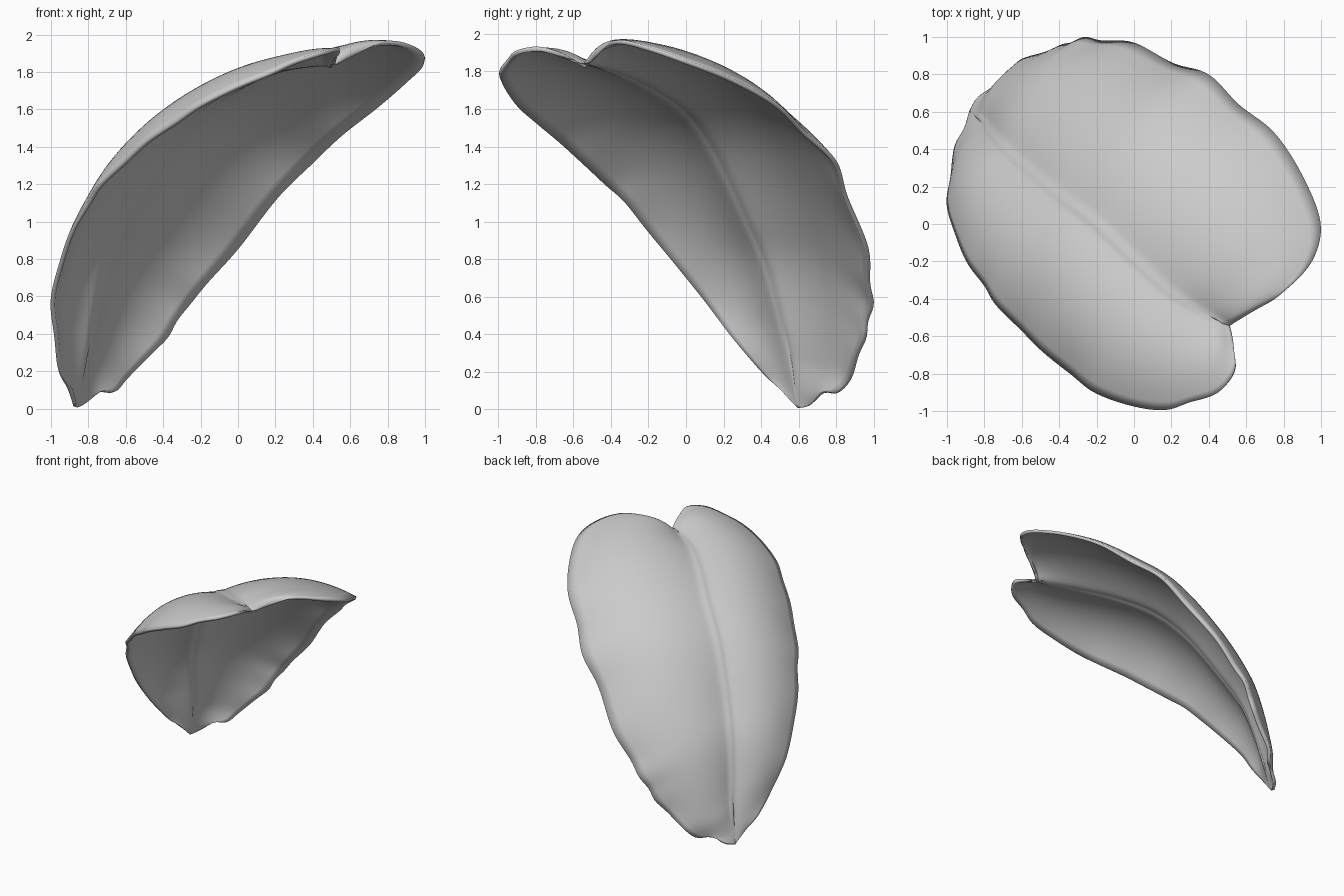
import bpy, bmesh, math
from mathutils import Vector

if "Cube" in bpy.data.objects:
    bpy.data.objects.remove(bpy.data.objects["Cube"])

ROWS, HALF = 120, 20          # stations along the rib, columns on each side
OUTWARD = Vector((-0.5, 0.5, 0.7))

tip, notch = (-.87, .6, .01), (.5, -.54, 1.83)

# Central rib from the tip up to the notch
rib_path = [tip, (-.79, .53, .36), (-.71, .43, .75), (-.6, .32, 1.01), (-.4, .15, 1.37),
            (-.2, 0, 1.58), (0, -.19, 1.71), (.2, -.37, 1.79), (.38, -.48, 1.82), notch]

# Wavy margins of the two halves, from the tip to the notch
left_margin = [tip, (-.83, .67, .03), (-.74, .73, .09), (-.66, .8, .09), (-.6, .87, .16),
               (-.47, .91, .29), (-.38, .95, .38), (-.33, .96, .47), (-.26, .99, .56),
               (-.17, .97, .67), (0, .96, .86), (.21, .85, 1.13), (.4, .79, 1.32),
               (.56, .63, 1.47), (.75, .48, 1.62), (.9, .25, 1.75), (.995, 0, 1.85),
               (.95, -.2, 1.92), (.8, -.36, 1.955), (.6, -.47, 1.89), notch]
right_margin = [tip, (-.9, .5, .11), (-.95, .41, .2), (-.97, .25, .38), (-.99, .1, .58),
                (-.94, -.07, .79), (-.88, -.21, .96), (-.79, -.33, 1.11), (-.73, -.43, 1.2),
                (-.6, -.56, 1.32), (-.48, -.68, 1.43), (-.33, -.8, 1.53), (-.2, -.9, 1.62),
                (0, -.97, 1.72), (.17, -.99, 1.79), (.3, -.95, 1.85), (.45, -.9, 1.9),
                (.54, -.78, 1.92), (.525, -.65, 1.88), notch]


def smooth_path(points, steps=12):
    """Dense curve through the points."""
    p = [Vector(q) for q in points]
    p = [p[0] * 2 - p[1]] + p + [p[-1] * 2 - p[-2]]
    out = []
    for a, b, c, d in zip(p, p[1:], p[2:], p[3:]):
        for k in range(steps):
            t = k / steps
            out.append(b + (c - a) * (t / 2) + (a * 2 - b * 5 + c * 4 - d) * (t * t / 2)
                       + (b * 3 - a - c * 3 + d) * (t ** 3 / 2))
    return out + [p[-2]]


def sampler(points):
    """Function giving the position at a fraction of the curve length."""
    path = smooth_path(points)
    length = [0.0]
    for a, b in zip(path, path[1:]):
        length.append(length[-1] + (b - a).length)

    def at(fraction):
        target = min(max(fraction, 0), 1) * length[-1]
        for i in range(1, len(path)):
            if length[i] >= target:
                span = max(length[i] - length[i - 1], 1e-9)
                return path[i - 1].lerp(path[i], (target - length[i - 1]) / span)
        return path[-1].copy()
    return at


rib, left, right = (sampler(p) for p in (rib_path, left_margin, right_margin))


def even_out(margin, s):
    """Margin position with its small waves averaged away."""
    reach = min(0.06, s, 1 - s)
    return sum((margin(s + reach * k / 4) for k in range(-4, 5)), Vector()) / 9


def half_row(margin, s):
    """Points of one arched half, from the rib out to the margin."""
    u = s + s * s * (1 - s)
    start, end = rib(u), even_out(margin, s)
    wave = margin(s) - end
    chord = end - start
    width = chord.length
    normal = (rib(u + 0.04) - rib(u - 0.04)).cross(chord)
    normal = normal.normalized() if normal.length > 1e-7 else OUTWARD.normalized()
    if normal.dot(OUTWARD) < 0:
        normal.negate()
    fade = min(1, width * 3)                  # flattens out at both ends
    row = []
    for j in range(HALF + 1):
        t = (j / HALF) ** 1.5                 # finer columns beside the rib
        ridge = 0.016 * math.exp(-(t * width / 0.02) ** 2) * fade ** 2
        arch = 0.14 * width * 4 * t * (1 - t) * fade
        row.append(start + chord * t + normal * (arch + ridge) + wave * t ** 4)
    return row


# Leaf blade: one sheet across both halves, then given thickness
bm = bmesh.new()
grid = []
for i in range(ROWS + 1):
    s = i / ROWS
    a, b = half_row(left, s), half_row(right, s)
    middle = (a[0] + b[0]) / 2
    row = a[:0:-1] + [middle] + b[1:]
    grid.append([bm.verts.new(p) for p in row])
for r0, r1 in zip(grid, grid[1:]):
    for j in range(2 * HALF):
        bm.faces.new((r0[j], r0[j + 1], r1[j + 1], r1[j]))
bmesh.ops.remove_doubles(bm, verts=bm.verts[:], dist=0.0008)
inner = [v for v in bm.verts if not v.is_boundary]
for _ in range(3):
    bmesh.ops.smooth_vert(bm, verts=inner, factor=0.3,
                          use_axis_x=True, use_axis_y=True, use_axis_z=True)
bmesh.ops.recalc_face_normals(bm, faces=bm.faces[:])
if sum(f.normal.dot(OUTWARD) * f.calc_area() for f in bm.faces) < 0:
    bmesh.ops.reverse_faces(bm, faces=bm.faces[:])
mesh = bpy.data.meshes.new("leaf_blade")
bm.to_mesh(mesh)
bm.free()
leaf = bpy.data.objects.new("leaf_blade", mesh)
bpy.context.collection.objects.link(leaf)

solid = leaf.modifiers.new("thickness", "SOLIDIFY")
solid.thickness = 0.024
solid.offset = 0

# Plain grey finish
grey = bpy.data.materials.new("plain_grey")
grey.use_nodes = True
colour = (0.6, 0.6, 0.6, 1)
grey.diffuse_color = colour
grey.node_tree.nodes["Principled BSDF"].inputs["Base Color"].default_value = colour
mesh.materials.append(grey)

bpy.context.view_layer.objects.active = leaf
leaf.select_set(True)
bpy.ops.object.shade_smooth_by_angle(angle=math.radians(60))
